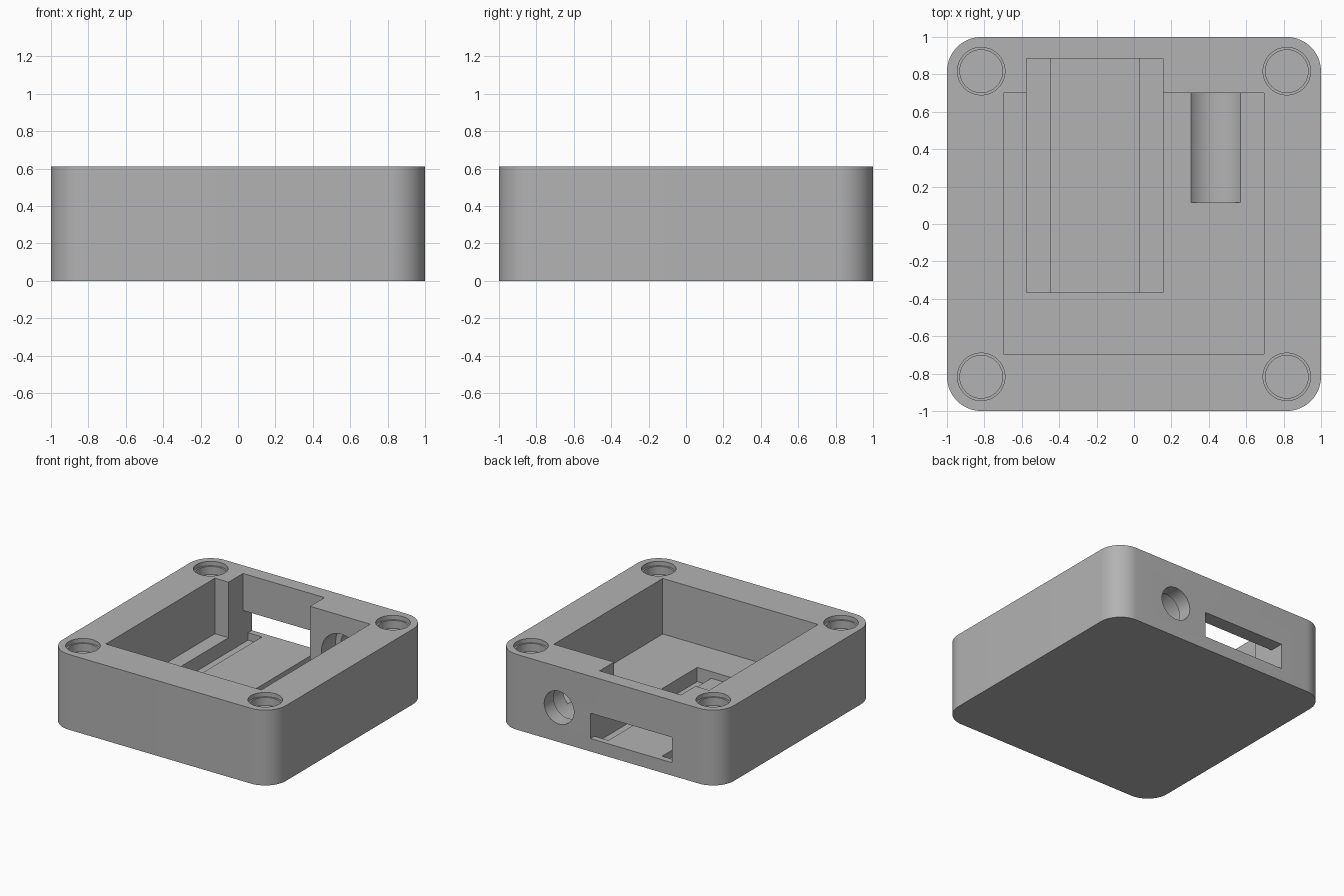
import bpy
import bmesh
from math import pi
from mathutils import Matrix

cube = bpy.data.objects.get("Cube")
if cube:
    bpy.data.objects.remove(cube, do_unlink=True)

HEIGHT = 0.61
FLOOR = 0.16
TRAY = 0.105
CHANNEL = 0.045
ABOVE = HEIGHT + 0.1

grey = bpy.data.materials.new("grey plastic")
grey.use_nodes = True
colour = (0.45, 0.45, 0.45, 1)
grey.diffuse_color = colour
grey.node_tree.nodes["Principled BSDF"].inputs["Base Color"].default_value = colour


def make_object(name, bm):
    mesh = bpy.data.meshes.new(name)
    bm.to_mesh(mesh)
    bm.free()
    mesh.materials.append(grey)
    obj = bpy.data.objects.new(name, mesh)
    bpy.context.collection.objects.link(obj)
    return obj


def box(name, x, y, z):
    bm = bmesh.new()
    size = [b - a for a, b in (x, y, z)]
    middle = [(a + b) / 2 for a, b in (x, y, z)]
    bmesh.ops.create_cube(bm, size=1, matrix=Matrix.Translation(middle) @ Matrix.Diagonal((*size, 1)))
    return make_object(name, bm)


def cylinder(name, radius, depth, centre, turn=0):
    bm = bmesh.new()
    place = Matrix.Translation(centre) @ Matrix.Rotation(turn, 4, "X")
    bmesh.ops.create_cone(bm, cap_ends=True, segments=64, radius1=radius, radius2=radius, depth=depth, matrix=place)
    return make_object(name, bm)


def y_cylinder(name, radius, start, end, x, z):
    return cylinder(name, radius, end - start, (x, (start + end) / 2, z), pi / 2)


# Block with rounded upright corners
case = box("enclosure_base", (-1, 1), (-1, 1), (0, HEIGHT))
bm = bmesh.new()
bm.from_mesh(case.data)
upright = [e for e in bm.edges if abs(e.verts[0].co.z - e.verts[1].co.z) > 0.1]
bmesh.ops.bevel(bm, geom=upright, offset=0.185, segments=16, profile=0.5, affect="EDGES")
bm.to_mesh(case.data)
bm.free()

# Main pocket, connector bay with its rear opening, and side channels
bay = (-0.575, 0.155)
cutters = [
    box("main_pocket_cutter", (-0.697, 0.695), (-0.695, 0.70), (FLOOR, ABOVE)),
    box("connector_bay_cutter", bay, (-0.365, 0.885), (TRAY, ABOVE)),
    box("rear_opening_cutter", bay, (0.8, 1.1), (TRAY, 0.31)),
    box("right_channel_cutter", (bay[0], -0.45), (-0.365, 0.95), (CHANNEL, 0.2)),
    box("left_channel_cutter", (0.03, bay[1]), (-0.365, 0.95), (CHANNEL, 0.2)),
]

# Round rear hole with a wider bore on the inside
cutters += [
    y_cylinder("rear_hole_cutter", 0.133, 0.5, 1.1, 0.4375, 0.28),
    y_cylinder("inner_bore_cutter", 0.179, 0.115, 0.88, 0.4375, 0.28),
]

# Stepped corner recesses
for x in (-0.817, 0.817):
    for y in (-0.817, 0.817):
        cutters.append(cylinder("corner_recess_cutter", 0.127, 0.2, (x, y, HEIGHT + 0.065)))
        cutters.append(cylinder("corner_hole_cutter", 0.114, 0.3, (x, y, HEIGHT + 0.05)))

for cutter in cutters:
    cut = case.modifiers.new(cutter.name, "BOOLEAN")
    cut.operation = "DIFFERENCE"
    cut.solver = "EXACT"
    cut.object = cutter
    cutter.hide_render = True

# Bake the cuts and shade the curved walls smoothly
bpy.context.view_layer.update()
evaluated = case.evaluated_get(bpy.context.evaluated_depsgraph_get())
result = bpy.data.meshes.new_from_object(evaluated)
case.modifiers.clear()
case.data = result
for cutter in cutters:
    bpy.data.objects.remove(cutter, do_unlink=True)
bpy.ops.object.select_all(action="DESELECT")
case.select_set(True)
bpy.context.view_layer.objects.active = case
bpy.ops.object.shade_smooth_by_angle(angle=pi / 6)
